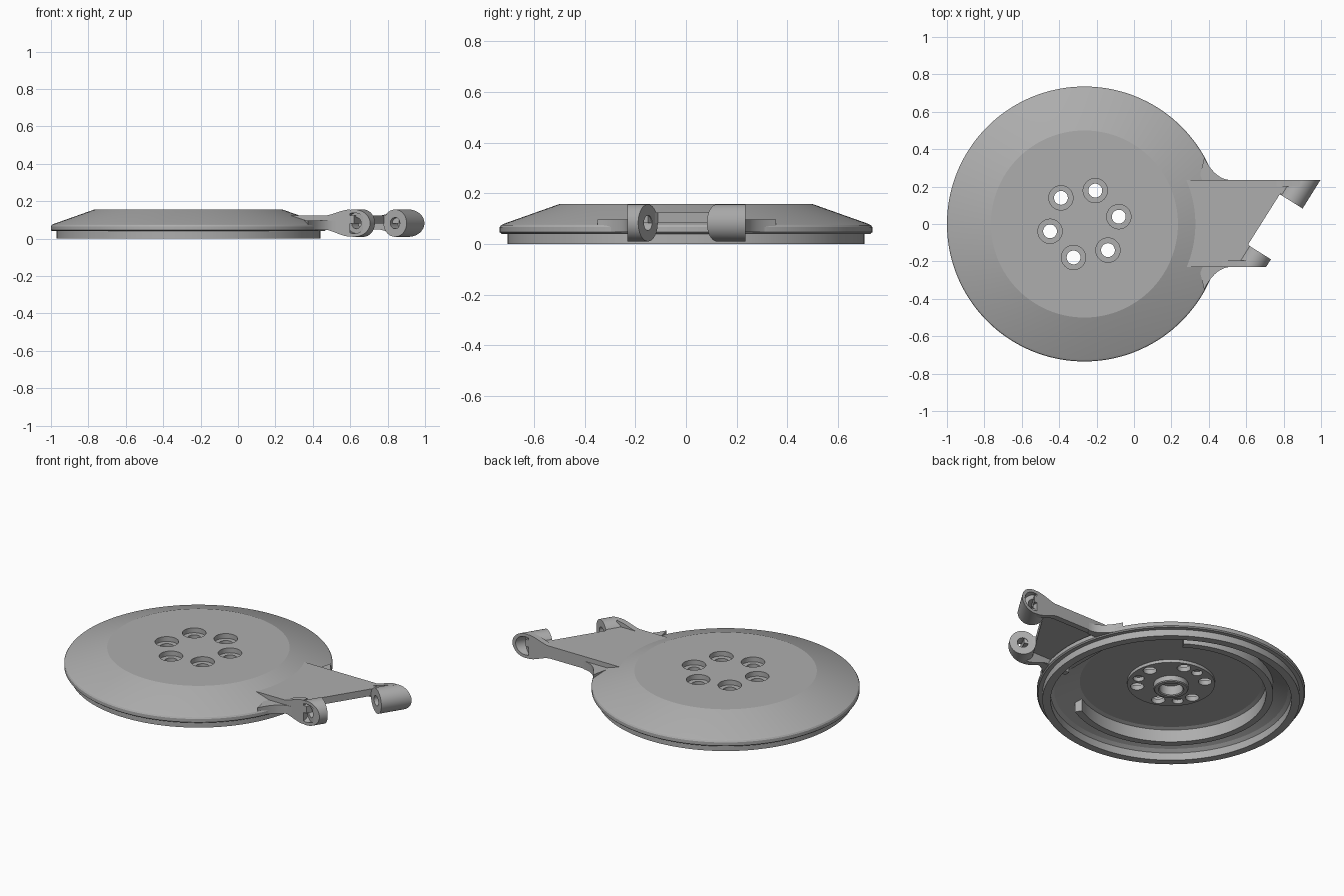
import bpy, bmesh
from math import cos, sin, radians, pi, atan2
from mathutils import Vector, Matrix

if "Cube" in bpy.data.objects:
    bpy.data.objects.remove(bpy.data.objects["Cube"], do_unlink=True)

metal = bpy.data.materials.new("plain_grey")
metal.use_nodes = True
grey = (0.42, 0.42, 0.42, 1)
metal.diffuse_color = grey
metal.node_tree.nodes["Principled BSDF"].inputs["Base Color"].default_value = grey

CX = -0.265            # disc centre
AXIS = Vector((0.53, 0.848, 0)).normalized()
PIN = Vector((0.67, -0.15, 0.083))   # point on the hinge axis


def finish(bm, name):
    bmesh.ops.recalc_face_normals(bm, faces=bm.faces)
    mesh = bpy.data.meshes.new(name)
    bm.to_mesh(mesh)
    bm.free()
    mesh.materials.append(metal)
    obj = bpy.data.objects.new(name, mesh)
    bpy.context.collection.objects.link(obj)
    return obj


def activate(obj):
    bpy.ops.object.select_all(action='DESELECT')
    obj.select_set(True)
    bpy.context.view_layer.objects.active = obj


def smooth(obj):
    activate(obj)
    bpy.ops.object.shade_smooth_by_angle(angle=radians(14))


def lathe(name, profile, start=0, sweep=360, steps=144):
    """Turn a radius/height profile about the disc centre."""
    bm = bmesh.new()
    verts = [bm.verts.new((CX + r * cos(start), r * sin(start), z)) for r, z in profile]
    edges = [bm.edges.new((a, b)) for a, b in zip(verts, verts[1:])]
    if sweep < 360:
        edges.append(bm.edges.new((verts[-1], verts[0])))
    bmesh.ops.spin(bm, geom=verts + edges, cent=(CX, 0, 0), axis=(0, 0, 1),
                   angle=radians(sweep), steps=steps)
    bmesh.ops.remove_doubles(bm, verts=bm.verts, dist=0.0002)
    if sweep < 360:
        bmesh.ops.holes_fill(bm, edges=[e for e in bm.edges if e.is_boundary])
    return finish(bm, name)


def prism(name, points, depth):
    """Extrude a flat outline along a vector."""
    bm = bmesh.new()
    face = bm.faces.new([bm.verts.new(p) for p in points])
    new = bmesh.ops.extrude_face_region(bm, geom=[face])["geom"]
    bmesh.ops.translate(bm, vec=depth, verts=[v for v in new if isinstance(v, bmesh.types.BMVert)])
    return finish(bm, name)


def add_rod(bm, a, b, radius, sides=40):
    a, b = Vector(a), Vector(b)
    rot = (b - a).to_track_quat('Z', 'Y').to_matrix().to_4x4()
    bmesh.ops.create_cone(bm, cap_ends=True, segments=sides, radius1=radius, radius2=radius,
                          depth=(b - a).length,
                          matrix=Matrix.Translation((a + b) / 2) @ rot)


def cut(obj, rods):
    """Drill each rod (start, end, radius) out of the object."""
    for rod in rods:
        bm = bmesh.new()
        add_rod(bm, *rod)
        cutter = finish(bm, "drill")
        cutter.hide_render = True
        mod = obj.modifiers.new("drill", 'BOOLEAN')
        mod.operation, mod.solver, mod.object = 'DIFFERENCE', 'EXACT', cutter
        activate(obj)
        bpy.ops.object.modifier_apply(modifier=mod.name)
        bpy.data.objects.remove(cutter, do_unlink=True)


# Hollow disc with stepped rim, hub pad and central socket
disc = lathe("disc_shell", [
    (0, 0.125), (0.065, 0.125), (0.065, 0.07), (0.07, 0.065), (0.09, 0.065), (0.095, 0.07),
    (0.095, 0.1), (0.24, 0.1), (0.24, 0.118), (0.5, 0.118), (0.64, 0.06),
    (0.66, 0.045), (0.66, 0), (0.705, 0), (0.705, 0.04), (0.728, 0.04), (0.735, 0.046),
    (0.735, 0.066), (0.73, 0.074), (0.72, 0.079), (0.5, 0.157), (0, 0.157)])

# Six counterbored bolt holes and three blind holes underneath
drills = []
for k in range(6):
    a = radians(12 + 60 * k)
    x, y = CX + 0.188 * cos(a), 0.188 * sin(a)
    drills += [((x, y, 0.05), (x, y, 0.2), 0.037), ((x, y, 0.128), (x, y, 0.2), 0.065)]
for k in range(3):
    a = radians(99 + 120 * k)
    x, y = CX + 0.188 * cos(a), 0.188 * sin(a)
    drills.append(((x, y, 0.05), (x, y, 0.125), 0.03))
cut(disc, drills)
smooth(disc)

# C-shaped stiffening rib under the disc
rib = lathe("underside_rib", [(0.52, 0.125), (0.52, 0.035), (0.56, 0.035), (0.56, 0.11)],
            radians(57), 243, 90)
smooth(rib)

# Arm plate with slanted front edge
arm = [(0.28, -0.23), (0.62, -0.23), (0.66, -0.15), (0.61, -0.11), (0.78, 0.16),
       (0.86, 0.15), (0.91, 0.235), (0.28, 0.235)]
prism("arm_plate", [(x, y, 0.082) for x, y in arm], (0, 0, 0.042))

for side, name in ((-1, "front"), (1, "back")):
    y_out = 0.235 if side > 0 else -0.23
    pin_x = PIN.x + (y_out - PIN.y) * AXIS.x / AXIS.y

    # Side rail that flares into the hinge boss
    top, low = [], []
    for k in range(13):
        t = k / 12
        e = t * t * (3 - 2 * t)
        x = pin_x - 0.17 + 0.15 * t
        top.append((x, y_out, 0.122 + 0.034 * e))
        low.append((x, y_out, 0.05 - 0.039 * e))
    outline = [(0.3, y_out, 0.05)] + low + top[::-1] + [(0.3, y_out, 0.122)]
    smooth(prism(name + "_arm_rail", outline, (0, -side * 0.035, 0)))

    # Concave fillet between disc edge and arm
    curve = []
    for k in range(13):
        t = k / 12
        p = [(1 - t) ** 2 * a + 2 * t * (1 - t) * b + t * t * c for a, b, c in
             zip((0.375, 0.355), (0.435, 0.235), (0.52, 0.235))]
        curve.append((p[0], side * (p[1] + abs(y_out) - 0.235), 0.046))
    smooth(prism(name + "_arm_fillet",
                 curve + [(0.5, side * 0.2, 0.046), (0.34, side * 0.2, 0.046)], (0, 0, 0.05)))

    # Slanted hinge boss, trimmed flush with the arm side
    inner = PIN if side < 0 else PIN + AXIS * 0.32
    bm = bmesh.new()
    add_rod(bm, inner, inner + side * AXIS * 0.4, 0.073, 64)
    res = bmesh.ops.bisect_plane(bm, geom=bm.verts[:] + bm.edges[:] + bm.faces[:],
                                 plane_co=(0, y_out, 0), plane_no=(0, side, 0), clear_outer=True)
    bmesh.ops.holes_fill(bm, edges=[e for e in bm.edges if e.is_boundary])
    boss = finish(bm, name + "_hinge_boss")
    length = abs((y_out - inner.y) / AXIS.y)
    seat = inner + side * AXIS * (length - 0.025)
    cut(boss, [(inner - side * AXIS * 0.1, inner + side * AXIS * 0.5, 0.03),
               (seat, seat + side * AXIS * 0.3, 0.055)])
    smooth(boss)
